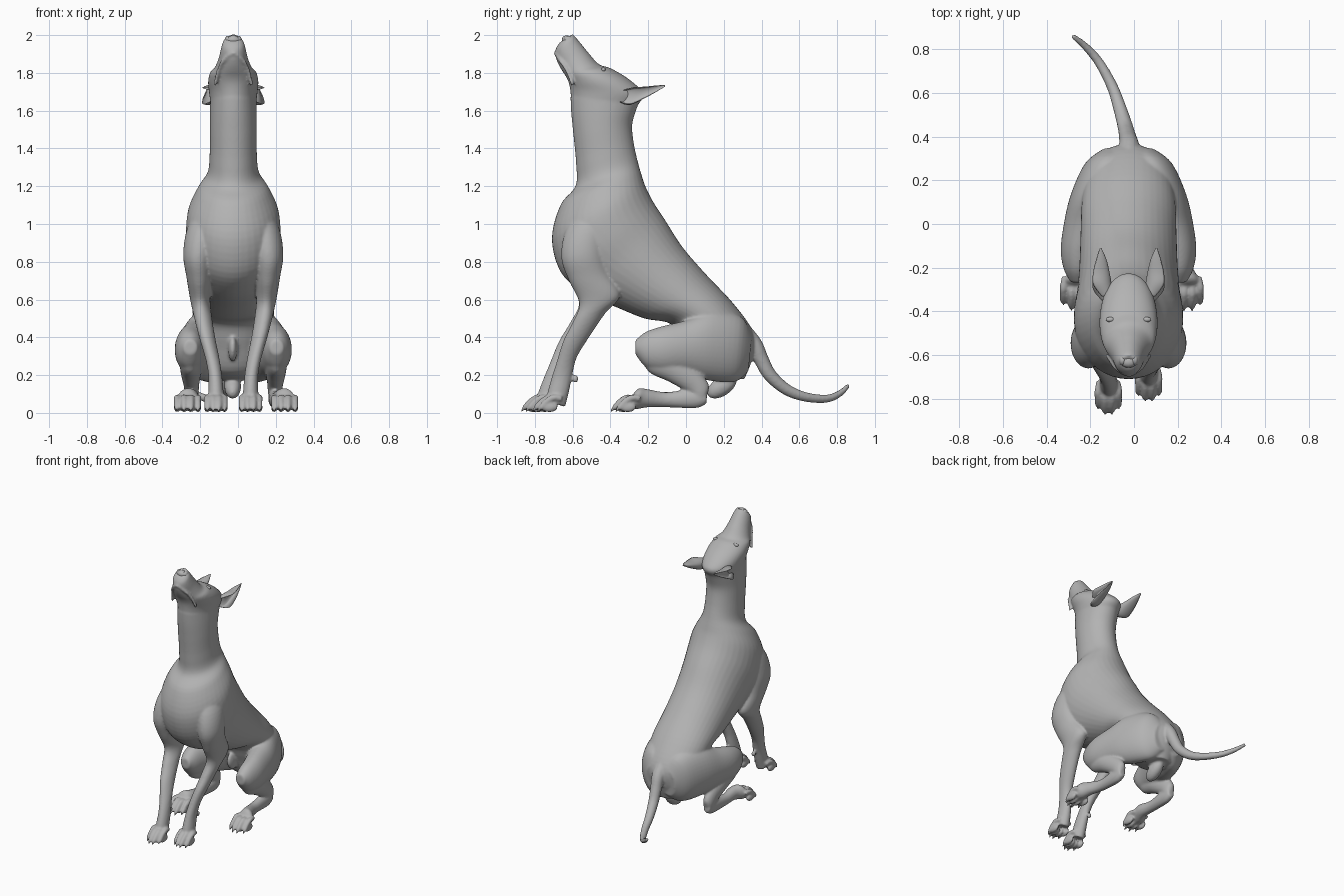
import bpy, bmesh, math
from mathutils import Vector, Matrix

CX = -0.025          # symmetry plane of the dog
SEG = 40

coat = bpy.data.materials.new("grey_coat")
coat.diffuse_color = (0.45, 0.45, 0.45, 1)


def spline(keys, steps=5):
    """Catmull-Rom interpolation of tuples."""
    out = []
    for i in range(len(keys) - 1):
        p0, p1, p2, p3 = (keys[max(0, min(len(keys) - 1, i + k))] for k in (-1, 0, 1, 2))
        for s in range(steps):
            t = s / steps
            out.append([0.5 * (2 * b + (c - a) * t + (2 * a - 5 * b + 4 * c - d) * t * t
                               + (3 * b - a - 3 * c + d) * t ** 3)
                        for a, b, c, d in zip(p0, p1, p2, p3)])
    return out + [list(keys[-1])]


def skin(bm, rings):
    """Bridge rings of points and cap both ends."""
    vs = [[bm.verts.new(p) for p in r] for r in rings]
    faces = [bm.faces.new(vs[0]), bm.faces.new(vs[-1][::-1])]
    for a, b in zip(vs, vs[1:]):
        for i in range(len(a)):
            j = (i + 1) % len(a)
            faces.append(bm.faces.new((a[i], b[i], b[j], a[j])))
    bmesh.ops.recalc_face_normals(bm, faces=faces)


def loft(bm, keys, side=1, shift=lambda z: 0, cup=False):
    """Sections (x, y1, z1, y2, z2, half_width): ellipses spanning two profile points."""
    rings = []
    for x, y1, z1, y2, z2, w in spline(keys):
        ring = []
        for i in range(SEG):
            a = 2 * math.pi * i / SEG
            c, t = math.cos(a), 0.5 + 0.5 * math.sin(a)
            dx = w * c * (-0.4 if cup and c > 0.5 else 1)
            z = z1 + (z2 - z1) * t
            ring.append((CX + side * (x + dx), y1 + (y2 - y1) * t + shift(z), z))
        rings.append(ring)
    skin(bm, rings)


def tube(bm, keys):
    """Round tube through (x, y, z, radius)."""
    pts = spline(keys)
    rings = []
    for i, p in enumerate(pts):
        a, b = pts[max(i - 1, 0)], pts[min(i + 1, len(pts) - 1)]
        q = (Vector(b[:3]) - Vector(a[:3])).to_track_quat('Z', 'Y')
        rings.append([Vector(p[:3]) + q @ Vector((p[3] * math.cos(k * math.pi / 6),
                                                  p[3] * math.sin(k * math.pi / 6), 0))
                      for k in range(12)])
    skin(bm, rings)


def ball(bm, loc, size, tilt=0):
    m = Matrix.Translation(loc) @ Matrix.Rotation(tilt, 4, 'X') @ Matrix.Diagonal((*size, 1))
    bmesh.ops.create_uvsphere(bm, u_segments=16, v_segments=10, radius=1, matrix=m)


def finish(name, bm, voxel=0):
    me = bpy.data.meshes.new(name)
    bm.to_mesh(me)
    bm.free()
    me.materials.append(coat)
    me.shade_smooth()
    ob = bpy.data.objects.new(name, me)
    bpy.context.collection.objects.link(ob)
    if voxel:
        r = ob.modifiers.new("fuse", 'REMESH')
        r.mode, r.voxel_size, r.use_smooth_shade = 'VOXEL', voxel, True
        s = ob.modifiers.new("soften", 'SMOOTH')
        s.factor, s.iterations = 0.5, 6
    return ob


body = bmesh.new()

# torso and neck, from rump to throat
loft(body, [
    (0, .17, .17, .31, .18, .08), (0, .05, .22, .358, .31, .18), (0, -.02, .36, .355, .43, .205),
    (0, -.08, .47, .25, .58, .215), (0, -.22, .5, .1, .74, .22), (0, -.37, .56, -.02, .88, .225),
    (0, -.53, .63, -.11, 1.02, .235), (0, -.66, .74, -.175, 1.12, .25),
    (0, -.71, .92, -.215, 1.2, .24), (0, -.665, 1.1, -.235, 1.26, .19),
    (0, -.585, 1.2, -.255, 1.33, .137), (0, -.582, 1.32, -.275, 1.42, .125),
    (0, -.597, 1.48, -.285, 1.52, .124), (0, -.607, 1.58, -.265, 1.6, .124),
    (0, -.612, 1.67, -.24, 1.66, .122)])

# head, tilted up towards the nose
loft(body, [
    (0, -.605, 1.62, -.255, 1.63, .118), (0, -.612, 1.7, -.225, 1.69, .128),
    (0, -.62, 1.745, -.3, 1.765, .133), (0, -.635, 1.78, -.4, 1.825, .122),
    (0, -.655, 1.81, -.46, 1.845, .098), (0, -.675, 1.845, -.515, 1.905, .078),
    (0, -.69, 1.885, -.56, 1.96, .066), (0, -.69, 1.925, -.585, 1.99, .056),
    (0, -.67, 1.96, -.6, 2.005, .038)])

# upper lip
arc = [(.098, -.6, 1.735), (.09, -.612, 1.77), (.076, -.634, 1.82), (.052, -.665, 1.865),
       (0, -.69, 1.905)]
arc += [(-x, y, z) for x, y, z in arc[-2::-1]]
tube(body, [(CX + x, y, z, .01) for x, y, z in arc])

# tail
tube(body, [(-.022, .3, .43, .05), (-.022, .36, .36, .046), (-.03, .4, .28, .04),
            (-.04, .445, .2, .036), (-.065, .53, .125, .031), (-.1, .63, .085, .026),
            (-.16, .74, .075, .022), (-.22, .81, .1, .018), (-.28, .86, .145, .012)])

# soft parts under the rump and belly
ball(body, (-.028, .19, .14), (.045, .09, .05), .6)
ball(body, (-.028, -.02, .34), (.025, .06, .07), .4)

for side in (1, -1):
    # one forepaw is set further forward
    reach = (lambda z: 0) if side == 1 else (lambda z: -.06 * max(0, 1 - z / .6))
    # foreleg from shoulder to wrist
    loft(body, [
        (.12, -.57, 1.1, -.37, 1.13, .06), (.165, -.64, .96, -.41, 1.0, .078),
        (.185, -.66, .82, -.43, .86, .08), (.182, -.62, .7, -.41, .74, .066),
        (.175, -.565, .58, -.35, .62, .053), (.16, -.6, .48, -.425, .53, .047),
        (.138, -.65, .38, -.5, .42, .042), (.11, -.685, .27, -.575, .3, .037),
        (.096, -.71, .19, -.6, .21, .036), (.092, -.73, .12, -.62, .11, .04),
        (.092, -.74, .07, -.64, .03, .043)], side, reach)
    ball(body, (CX + side * .098, -.585 + reach(.18), .18), (.016, .016, .022))

    # thigh
    loft(body, [
        (.06, .33, .22, .35, .41, .06), (.1, .26, .165, .29, .51, .1),
        (.152, .13, .17, .14, .54, .112), (.196, 0, .2, 0, .49, .1),
        (.225, -.12, .21, -.12, .46, .085), (.23, -.21, .24, -.21, .43, .065),
        (.228, -.268, .31, -.268, .385, .035)], side)
    # shank from knee to hock
    loft(body, [
        (.228, -.25, .33, -.14, .43, .05), (.228, -.2, .22, -.08, .36, .056),
        (.225, -.09, .165, -.02, .29, .055), (.222, .02, .1, .07, .22, .042),
        (.22, .05, .05, .12, .15, .035), (.22, .075, .03, .115, .1, .02)], side)
    # hind foot
    fx = .272 if side == 1 else .242
    loft(body, [
        (.22, .11, .05, .11, .11, .025), (.22, .05, .025, .05, .13, .035),
        (.225, -.1, .03, -.1, .11, .035), (fx - .02, -.2, .03, -.2, .125, .042),
        (fx, -.26, .02, -.25, .13, .053), (fx, -.305, .02, -.28, .1, .045)], side)

    # toes with claws
    for k in (-1.5, -.5, .5, 1.5):
        inner = .025 * (1 - abs(k))
        for x, y, gap in ((.092, -.715 + reach(0), .031), (fx, -.3, .037)):
            tx = CX + side * (x + k * gap)
            tube(body, [(tx - side * k * .005, y + .045 - inner, .075, .016),
                        (tx, y - inner, .08, .0175), (tx, y - .035 - inner, .06, .0165),
                        (tx, y - .058 - inner, .035, .0165), (tx, y - .068 - inner, .022, .015)])
            ball(body, (tx, y - .02 - inner, .03), (.0165, .045, .027))
            tube(body, [(tx, y - .06 - inner, .028, .009), (tx, y - .077 - inner, .018, .008),
                        (tx, y - .083 - inner, .005, .005)])

finish("dog_body", body, .0075)

# cupped ears
for side, label in ((1, "left"), (-1, "right")):
    ear = bmesh.new()
    loft(ear, [(.105, -.35, 1.645, -.33, 1.71, .04), (.135, -.3, 1.63, -.275, 1.725, .06),
               (.138, -.23, 1.66, -.22, 1.727, .052), (.133, -.165, 1.695, -.16, 1.733, .032),
               (.129, -.11, 1.728, -.11, 1.737, .005)], side, cup=True)
    finish(label + "_ear", ear)

    # eye
    eye = bmesh.new()
    ball(eye, (CX + side * .083, -.437, 1.817), (.021, .012, .012), .5)
    finish(label + "_eye", eye)

# nose pad with nostril wings
nose = bmesh.new()
ball(nose, (CX, -.625, 1.968), (.04, .035, .028), -.6)
for side in (1, -1):
    ball(nose, (CX + side * .027, -.622, 1.972), (.018, .026, .024), -.6)
finish("nose", nose)
